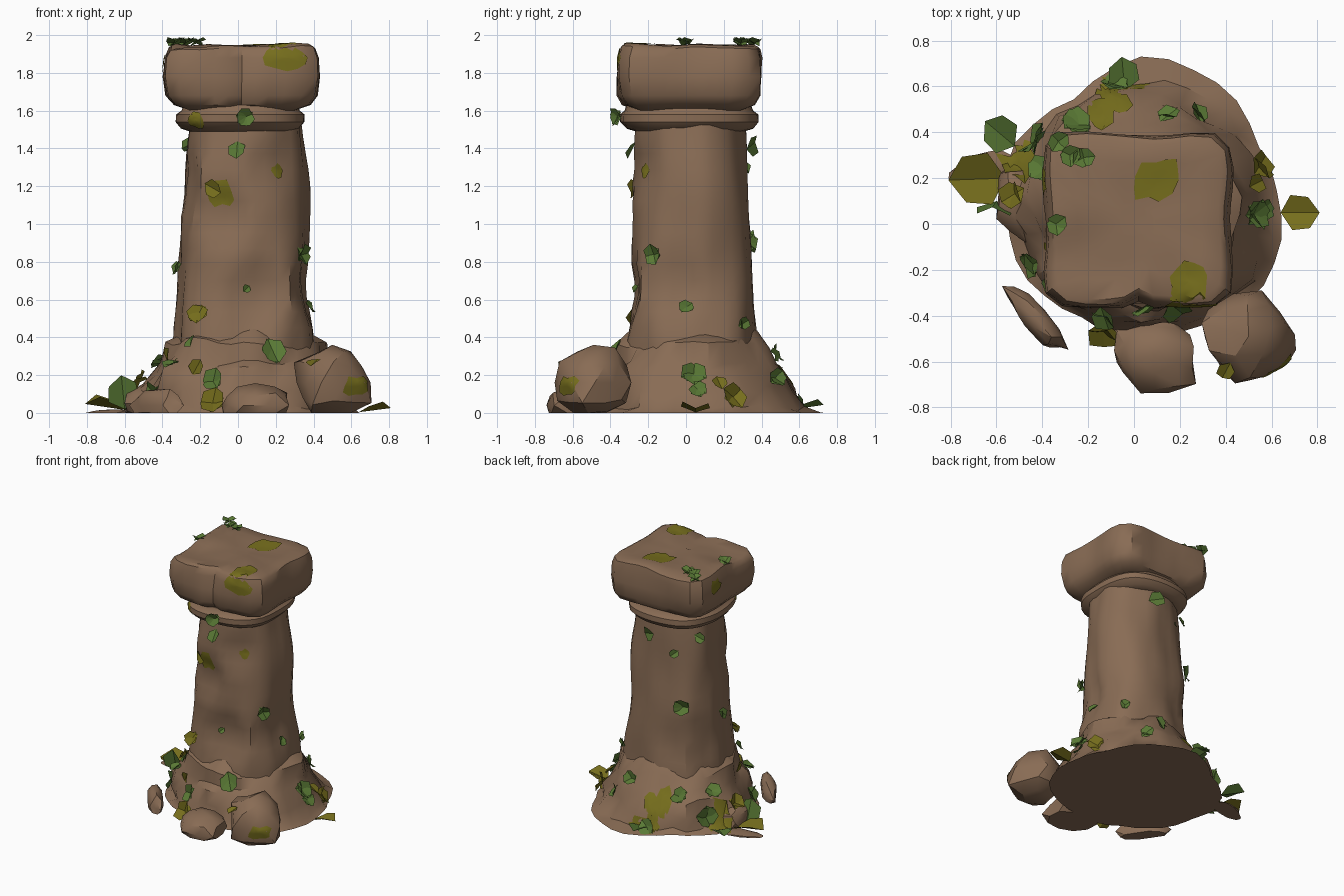
import bpy, bmesh, math, random
from mathutils import Vector, noise
from mathutils.bvhtree import BVHTree

random.seed(7)
if "Cube" in bpy.data.objects:
    bpy.data.objects.remove(bpy.data.objects["Cube"])

SIDES = 36
UP = Vector((0, 0, 1))
AXIS = Vector((0.03, 0.04, 0))
solid_verts, solid_faces = [], []


def material(name, rgb):
    mat = bpy.data.materials.new(name)
    mat.use_nodes = True
    mat.diffuse_color = (*rgb, 1)
    mat.node_tree.nodes["Principled BSDF"].inputs["Base Color"].default_value = (*rgb, 1)
    return mat


STONE = material("brown_stone", (0.25, 0.15, 0.09))
LEAF = material("leaf_green", (0.10, 0.19, 0.035))
MOSS = material("olive_moss", (0.18, 0.155, 0.012))


def finish(name, bm, mat, angle=38, solid=False):
    """Turn a bmesh into a shaded object; solid ones receive leaves and moss."""
    if solid:
        bmesh.ops.recalc_face_normals(bm, faces=bm.faces)
        bm.verts.index_update()
        start = len(solid_verts)
        solid_verts.extend(v.co.copy() for v in bm.verts)
        solid_faces.extend([start + v.index for v in f.verts] for f in bm.faces)
    mesh = bpy.data.meshes.new(name)
    bm.to_mesh(mesh)
    bm.free()
    obj = bpy.data.objects.new(name, mesh)
    bpy.context.collection.objects.link(obj)
    mesh.materials.append(mat)
    bpy.ops.object.select_all(action='DESELECT')
    obj.select_set(True)
    bpy.context.view_layer.objects.active = obj
    bpy.ops.object.shade_smooth_by_angle(angle=math.radians(angle))
    return obj


def polar(degrees):
    a = math.radians(degrees)
    return Vector((math.cos(a), math.sin(a), 0))


def ring(z, cx, cy, rx, ry, power):
    """Rounded-square cross-section at one height."""
    points = []
    for i in range(SIDES):
        d = polar(i * 360 / SIDES)
        k = (abs(d.x) ** power + abs(d.y) ** power) ** (-1 / power)
        points.append(Vector((cx + rx * d.x * k, cy + ry * d.y * k, z)))
    return points


def loft(name, rings, warp, angle=38):
    bm = bmesh.new()
    loops = [[bm.verts.new(warp(p)) for p in r] for r in rings]
    for low, high in zip(loops, loops[1:]):
        for i in range(SIDES):
            j = (i + 1) % SIDES
            bm.faces.new((low[i], low[j], high[j], high[i]))
    bm.faces.new(loops[0][::-1])
    bm.faces.new(loops[-1])
    return finish(name, bm, STONE, angle, solid=True)


def erode(p, amount, freq, stretch=1.0):
    """Push a point towards or away from the column axis with noise."""
    n = noise.noise(Vector((p.x * freq, p.y * freq, p.z * freq * stretch)))
    out = Vector((p.x, p.y, 0)) - AXIS
    return p + out.normalized() * n * amount


# Shaft: tapered, with vertical erosion and broken hollows
HOLLOWS = [(-80, 0.62, 0.2, 0.05), (-115, 1.05, 0.18, 0.04), (-65, 1.3, 0.16, 0.03),
           (-20, 0.65, 0.2, 0.035), (140, 0.6, 0.25, 0.03), (200, 1.2, 0.2, 0.03)]


def warp_shaft(p):
    q = erode(p, 0.035, 6, 0.35)
    for ang, z, size, depth in HOLLOWS:
        spot = AXIS + polar(ang) * 0.33 + UP * z
        fall = max(0, 1 - (p - spot).length / size)
        q -= polar(ang) * depth * min(1, fall * 2)
    return q


shaft_rings = []
for step in range(17):
    t = step / 16
    shaft_rings.append(ring(0.2 + 1.34 * t, 0.035, 0.03, 0.38 - 0.085 * t, 0.35 - 0.075 * t, 2.6))
loft("column_shaft", shaft_rings, warp_shaft, 32)

# Collar: rounded band under the capital
collar = [(1.49, 0.27), (1.505, 0.315), (1.54, 0.345), (1.58, 0.345), (1.60, 0.32), (1.63, 0.31)]
loft("collar", [ring(z, 0.015, 0.02, r, r + 0.015, 2.6) for z, r in collar],
     lambda p: erode(p, 0.02, 4))


# Capital: worn square block with a cracked front and an uneven top
def warp_capital(p):
    q = erode(p, 0.03, 4)
    if p.y < -0.2 and abs(p.x - 0.04) < 0.04:
        q.y += 0.03
    if p.z > 1.9:
        q.z += 0.025 * noise.noise(p * 5) - 0.03 * max(0, 1 - (p - Vector((-0.15, -0.2, p.z))).length / 0.3)
        q.z = min(q.z, 1.96)
    return q


capital = [(1.60, 0.28), (1.63, 0.36), (1.68, 0.395), (1.78, 0.405), (1.88, 0.4),
           (1.93, 0.385), (1.945, 0.36), (1.945, 0.27), (1.945, 0.18), (1.945, 0.08)]
loft("capital", [ring(z, 0.02, 0.02, r, r * 0.95, 8) for z, r in capital], warp_capital)

# Base: spreading, stepped mound of broken stone
SPREAD = [0.61, 0.60, 0.67, 0.69, 0.58, 0.64, 0.59, 0.58, 0.52, 0.53, 0.55, 0.62]


def mound_ring(z, scale, limit):
    points = []
    for i in range(SIDES):
        t = i * len(SPREAD) / SIDES
        k = int(t)
        r = SPREAD[k] * (k + 1 - t) + SPREAD[(k + 1) % len(SPREAD)] * (t - k)
        points.append(AXIS + polar(i * 360 / SIDES) * min(r * scale, limit) + UP * z)
    return points


def warp_mound(p):
    q = erode(p, 0.07 if p.z > 0.01 else 0.02, 5, 1.5)
    if p.z > 0.01:
        q.z = max(0.01, q.z + 0.05 * noise.noise(p * 7))
    return q


mound = [(0, 1, 1), (0.03, 0.94, 0.57), (0.12, 0.9, 0.53), (0.22, 0.85, 0.48),
         (0.27, 0.75, 0.44), (0.36, 0.68, 0.39), (0.42, 0.55, 0.32)]
loft("base_mound", [mound_ring(*row) for row in mound], warp_mound, 34)


# Fallen rocks around the foot
def rock(name, centre, size, turn, seed):
    bm = bmesh.new()
    bmesh.ops.create_icosphere(bm, subdivisions=2, radius=1)
    for v in bm.verts:
        v.co *= 1 + 0.3 * noise.noise(v.co * 1.3 + Vector((seed, 0, 0)))
        x, y, z = (v.co[i] * size[i] for i in range(3))
        c, s = polar(turn).xy
        v.co = Vector((centre[0] + x * c - y * s, centre[1] + x * s + y * c, max(0, centre[2] + z)))
    return finish(name, bm, STONE, 32, solid=True)


rock("large_rock", (0.5, -0.49, 0.16), (0.2, 0.2, 0.2), 20, 3)
rock("middle_rock", (0.09, -0.57, 0.04), (0.19, 0.16, 0.11), -20, 8)
rock("narrow_rock", (-0.43, -0.41, 0.04), (0.18, 0.06, 0.09), -50, 5)
rock("left_rock", (-0.5, 0.1, 0.05), (0.1, 0.16, 0.1), 10, 11)
rock("ground_shard", (-0.66, 0.24, 0.0), (0.15, 0.07, 0.02), 15, 2)

surface = BVHTree.FromPolygons(solid_verts, solid_faces)


def hit(start, direction):
    point, normal, _, _ = surface.ray_cast(start, direction)
    return (point, normal) if point else (None, None)


# Leaves: folded blades sprouting from the stone
BLADE = [(0, 0, 0), (0.45, 0.3, 0.2), (0.4, 0.75, 0.35), (0, 1, 0.15), (-0.4, 0.7, 0.3), (-0.45, 0.25, 0.15)]


def add_blade(bm, origin, along, normal, size):
    side = along.cross(normal).normalized()
    verts = []
    for u, v, w in BLADE:
        co = origin + (side * u + along * v + normal * w) * size
        co.z = min(max(co.z, 0.004), 2)
        verts.append(bm.verts.new(co))
    bm.faces.new(verts[:4])
    bm.faces.new([verts[0]] + verts[3:])


def sprout(bm, point, normal, size, count):
    for _ in range(count):
        wild = Vector([random.uniform(-1, 1) for _ in range(3)]) - UP * 0.3
        along = wild - normal * wild.dot(normal)
        along = (along.normalized() + normal * 0.25).normalized()
        add_blade(bm, point - along * size * 0.4 + normal * 0.01, along, normal, size)


# Each entry: compass angle, height, size, blades
GREEN = [(-88, 1.57, 0.1, 3), (-96, 1.40, 0.1, 1), (-35, 0.84, 0.1, 3), (185, 0.77, 0.08, 2), (-5, 0.56, 0.08, 2),
         (-87, 0.66, 0.05, 1), (-70, 0.34, 0.14, 2), (-110, 0.16, 0.12, 2), (40, 0.47, 0.07, 2), (0, 0.2, 0.13, 3),
         (2, 0.12, 0.1, 2), (75, 0.30, 0.1, 2), (60, 0.18, 0.1, 2), (78, 1.41, 0.12, 1), (150, 1.42, 0.08, 1),
         (120, 1.3, 0.07, 1), (130, 0.9, 0.12, 2), (125, 0.24, 0.13, 4), (145, 0.1, 0.15, 4), (155, 0.25, 0.12, 3),
         (100, 0.04, 0.13, 2), (205, 0.1, 0.12, 3), (218, 0.25, 0.09, 3), (-130, 0.38, 0.08, 1)]
OLIVE = [(-128, 0.53, 0.11, 2), (-125, 0.23, 0.09, 1), (-60, 0.26, 0.08, 1), (22, 0.08, 0.13, 2), (-108, 0.04, 0.14, 2),
         (170, 0.15, 0.12, 2), (-120, 1.2, 0.1, 1), (15, 0.16, 0.09, 1), (200, 0.3, 0.08, 1)]

for name, mat, spots in (("leaves", LEAF, GREEN), ("olive_leaves", MOSS, OLIVE)):
    bm = bmesh.new()
    for ang, z, size, count in spots:
        d = polar(ang)
        point, normal = hit(AXIS + d * 2 + UP * z, -d)
        if point:
            sprout(bm, point, normal, size, count)
    if mat is LEAF:
        for x, y in ((-0.28, 0.3), (-0.22, 0.29), (-0.33, 0.36), (-0.34, 0.0)):
            sprout(bm, Vector((x, y, 1.94)), UP, 0.09, 2)
        add_blade(bm, Vector((-0.6, 0.1, 0.02)), Vector((-0.1, 0, 1)).normalized(), polar(-90), 0.18)
        add_blade(bm, Vector((-0.04, 0.58, 0.02)), polar(95), UP, 0.15)
        add_blade(bm, Vector((-0.52, 0.34, 0.03)), polar(140), UP, 0.17)
    else:
        add_blade(bm, Vector((-0.56, 0.2, 0.01)), polar(182), UP, 0.25)
        add_blade(bm, Vector((0.64, 0.05, 0.0)), polar(0), UP, 0.17)
    finish(name, bm, mat, 30)


# Moss: thin irregular plates draped over the stone
def moss_patch(bm, start, direction, wide, tall):
    side = direction.orthogonal() if abs(direction.z) > 0.9 else direction.cross(UP)
    side.normalize()
    rise = side.cross(direction)
    wobble = [random.uniform(0.7, 1.15) for _ in range(12)]
    grid = []
    for k in range(4):
        row = []
        for i, w in enumerate(wobble):
            d = polar(i * 30) * w * (k + 0.15) / 3
            point, normal = hit(start + side * d.x * wide + rise * d.y * tall, direction)
            row.append(bm.verts.new(point + normal * 0.006) if point else None)
        grid.append(row)
    quads = [[grid[k][i], grid[k][i - 1], grid[k + 1][i - 1], grid[k + 1][i]] for k in range(3) for i in range(12)]
    for quad in quads + [grid[0]]:
        if None not in quad and max((a.co - quad[0].co).length for a in quad) < 0.12:
            bm.faces.new(quad)


bm = bmesh.new()
for x, y, wide, tall in ((0.1, 0.2, 0.12, 0.08), (0.24, -0.25, 0.1, 0.09), (-0.1, 0.56, 0.06, 0.1), (-0.5, 0.28, 0.1, 0.1)):
    moss_patch(bm, Vector((x, y, 3)), -UP, wide, tall)
for ang, z, wide, tall in ((-60, 1.88, 0.1, 0.07), (-128, 1.55, 0.05, 0.04), (-112, 1.17, 0.07, 0.08), (-48, 0.14, 0.08, 0.05),
                           (-55, 1.28, 0.04, 0.04), (110, 0.2, 0.06, 0.1), (95, 0.05, 0.1, 0.04), (160, 1.85, 0.06, 0.05)):
    moss_patch(bm, AXIS + polar(ang) * 2 + UP * z, -polar(ang), wide, tall)
finish("moss_patches", bm, MOSS)
